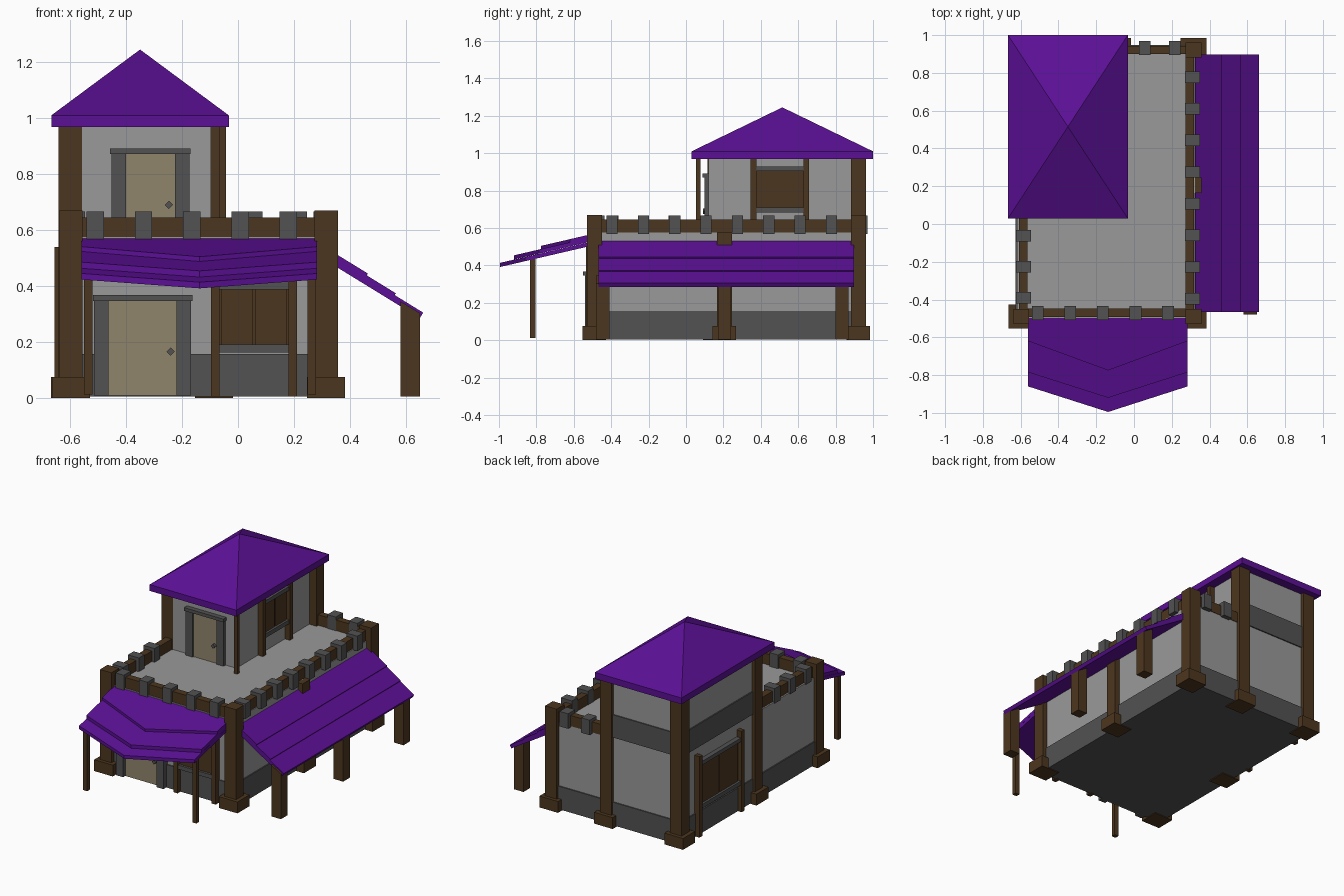
import bpy, bmesh, math

if "Cube" in bpy.data.objects:
    bpy.data.objects.remove(bpy.data.objects["Cube"])


def material(name, r, g, b):
    m = bpy.data.materials.new(name)
    m.diffuse_color = (r, g, b, 1)
    m.use_nodes = True
    m.node_tree.nodes["Principled BSDF"].inputs["Base Color"].default_value = m.diffuse_color
    return m


PURPLE = material("purple roof", 0.105, 0.005, 0.30)
WOOD = material("brown wood", 0.073, 0.037, 0.014)
STONE = material("dark stone", 0.085, 0.085, 0.085)
PLASTER = material("light plaster", 0.32, 0.32, 0.32)
TAN = material("tan door", 0.28, 0.235, 0.15)


def mesh(name, verts, faces, mat):
    me = bpy.data.meshes.new(name)
    me.from_pydata(verts, [], faces)
    bm = bmesh.new()
    bm.from_mesh(me)
    bmesh.ops.recalc_face_normals(bm, faces=bm.faces)
    bm.to_mesh(me)
    bm.free()
    me.materials.append(mat)
    ob = bpy.data.objects.new(name, me)
    bpy.context.collection.objects.link(ob)
    return ob


def prism(name, bottom, top, mat):
    """Solid between two matching outlines."""
    n = len(bottom)
    sides = [(i, (i + 1) % n, n + (i + 1) % n, n + i) for i in range(n)]
    return mesh(name, bottom + top, [tuple(range(n)), tuple(range(n, 2 * n))] + sides, mat)


def box(name, x0, x1, y0, y1, z0, z1, mat):
    ring = [(x0, y0), (x1, y0), (x1, y1), (x0, y1)]
    return prism(name, [(x, y, z0) for x, y in ring], [(x, y, z1) for x, y in ring], mat)


# Ground floor walls, plinth and terrace
box("ground_floor_walls", -0.62, 0.322, -0.497, 0.94, 0.15, 0.575, PLASTER)
box("stone_plinth", -0.628, 0.33, -0.505, 0.948, 0.005, 0.157, STONE)

# Tower walls with a stone band on the back and left
box("tower_walls", -0.62, -0.096, 0.12, 0.94, 0.57, 0.98, PLASTER)
box("tower_band_left", -0.628, -0.61, 0.15, 0.948, 0.585, 0.735, STONE)
box("tower_band_back", -0.628, -0.085, 0.93, 0.948, 0.585, 0.735, STONE)


# Wall posts with square feet: x, y, top
def footed_post(name, x, y, top):
    box(name, x - 0.042, x + 0.042, y - 0.04, y + 0.04, 0.0, top, WOOD)
    box(name + "_foot", x - 0.068, x + 0.068, y - 0.063, y + 0.063, 0.0, 0.075, WOOD)


footed_post("front_left_post", -0.597, -0.49, 0.67)
footed_post("front_right_post", 0.315, -0.49, 0.67)
footed_post("back_right_post", 0.315, 0.922, 0.67)
footed_post("right_middle_post", 0.315, 0.205, 0.575)
footed_post("tower_back_left_post", -0.6, 0.922, 0.98)
footed_post("tower_front_left_post", -0.6, 0.155, 0.98)
footed_post("tower_back_right_post", -0.085, 0.922, 0.98)
box("tower_front_right_post", -0.068, -0.042, 0.053, 0.078, 0.575, 0.98, WOOD)

# Parapet beams
for side, b in {"front": (-0.58, 0.3, -0.492, -0.447), "right": (0.273, 0.317, -0.47, 0.91),
                "back": (-0.08, 0.3, 0.9, 0.943), "left": (-0.61, -0.565, -0.47, 0.14)}.items():
    box("parapet_beam_" + side, *b, 0.575, 0.645, WOOD)


# Merlons sitting over the beams
def merlon(name, x, y, hx, hy):
    box(name, x - hx, x + hx, y - hy, y + hy, 0.567, 0.666, STONE)


for i in range(5):
    merlon("front_merlon", -0.51 + 0.1725 * i, -0.472, 0.031, 0.037)
for i in range(8):
    merlon("right_merlon", 0.31, -0.395 + 0.1675 * i, 0.04, 0.03)
for i in range(3):
    merlon("left_merlon", -0.586, -0.39 + 0.1635 * i, 0.04, 0.03)
for x in (0.057, 0.215):
    merlon("back_merlon", x, 0.933, 0.031, 0.037)

# Hipped tower roof: eaves slab and pyramid
box("roof_eaves", -0.667, -0.033, 0.03, 1.0, 0.968, 1.01, PURPLE)
eaves = [(-0.667, 0.03, 1.01), (-0.033, 0.03, 1.01), (-0.033, 1.0, 1.01), (-0.667, 1.0, 1.01)]
mesh("roof_pyramid", eaves + [(-0.35, 0.515, 1.245)],
     [(0, 1, 2, 3)] + [(i, (i + 1) % 4, 4) for i in range(4)], PURPLE)

# Front awning: three pointed sheets, each one lower and further out
for side_y, tip_y, z_wall in ((-0.62, -0.775, 0.573), (-0.785, -0.92, 0.556), (-0.86, -0.995, 0.533)):
    outline = [(-0.56, -0.48), (-0.56, side_y), (-0.137, tip_y), (0.283, side_y), (0.283, -0.48), (-0.137, -0.48)]
    top = [(x, y, z_wall + 0.232 * (y + 0.48)) for x, y in outline]
    prism("front_awning_sheet", [(x, y, z - 0.022) for x, y, z in top], top, PURPLE)
for x in (-0.535, 0.264):
    box("front_awning_post", x - 0.015, x + 0.015, -0.833, -0.805, 0.012, 0.44, WOOD)

# Side awning: three sloping sheets
for x_end, z_wall in ((0.457, 0.53), (0.557, 0.521), (0.655, 0.512)):
    prof = [(0.325, z_wall), (x_end + 0.007, z_wall - 0.615 * (x_end - 0.318)),
            (x_end - 0.005, z_wall - 0.615 * (x_end - 0.318) - 0.02), (0.313, z_wall - 0.02)]
    prism("side_awning_sheet", [(x, -0.467, z) for x, z in prof], [(x, 0.897, z) for x, z in prof], PURPLE)
for y in (-0.445, 0.205, 0.835):
    lo, hi = y - 0.035, y + 0.035
    prism("side_awning_post", [(0.58, lo, 0.005), (0.65, lo, 0.005), (0.65, hi, 0.005), (0.58, hi, 0.005)],
          [(0.58, lo, 0.345), (0.65, lo, 0.303), (0.65, hi, 0.303), (0.58, hi, 0.345)], WOOD)


# Doors with stone frame and diamond knob; y is the wall face
def door(name, x0, x1, y, z0, z1, knob_x, knob_z, out):
    box(name + "_panel", x0, x1, y - 0.012, y + 0.01, z0, z1, TAN)
    box(name + "_left_jamb", x0 - 0.051, x0, y - out, y + 0.01, z0, z1, STONE)
    box(name + "_right_jamb", x1, x1 + 0.051, y - out, y + 0.01, z0, z1, STONE)
    box(name + "_lintel", x0 - 0.056, x1 + 0.056, y - out - 0.01, y + 0.01, z1, z1 + 0.021, STONE)
    diamond = [(0.015, 0), (0, 0.015), (-0.015, 0), (0, -0.015)]
    prism(name + "_knob", [(knob_x + a, y - 0.03, knob_z + b) for a, b in diamond],
          [(knob_x + a, y, knob_z + b) for a, b in diamond], STONE)


door("front_door", -0.463, -0.219, -0.505, 0.008, 0.347, -0.241, 0.165, 0.035)
door("tower_door", -0.401, -0.225, 0.12, 0.575, 0.871, -0.247, 0.69, 0.022)


# Shuttered windows. place(u, d) maps along-wall and outward distance to x, y
def window(name, place, u, half, z0, z1, post_z0, post_z1, out):
    def part(label, u0, u1, d0, d1, a, b, mat):
        (xa, ya), (xb, yb) = place(u0, d0), place(u1, d1)
        box(name + label, min(xa, xb), max(xa, xb), min(ya, yb), max(ya, yb), a, b, mat)
    for s in (-1, 1):
        part("_post", u + s * half, u + s * (half + 0.03), -0.01, out, post_z0, post_z1, WOOD)
        part("_shutter", u + s * 0.004, u + s * (half - 0.008), -0.01, out * 0.45, z0, z1, WOOD)
    part("_backing", u - half, u + half, -0.01, out * 0.3, z0, z1, WOOD)
    part("_sill", u - half, u + half, -0.01, out * 0.85, z0 - 0.027, z0, STONE)
    part("_lintel", u - half, u + half, -0.01, out * 0.85, z1, z1 + 0.025, STONE)


window("front_window", lambda u, d: (u, -0.497 - d), 0.057, 0.124, 0.19, 0.388, 0.005, 0.5, 0.038)
window("tower_window", lambda u, d: (-0.096 + d, u), 0.502, 0.126, 0.71, 0.905, 0.575, 0.975, 0.036)
window("left_window", lambda u, d: (-0.62 - d, u), 0.56, 0.205, 0.21, 0.47, 0.005, 0.54, 0.036)
